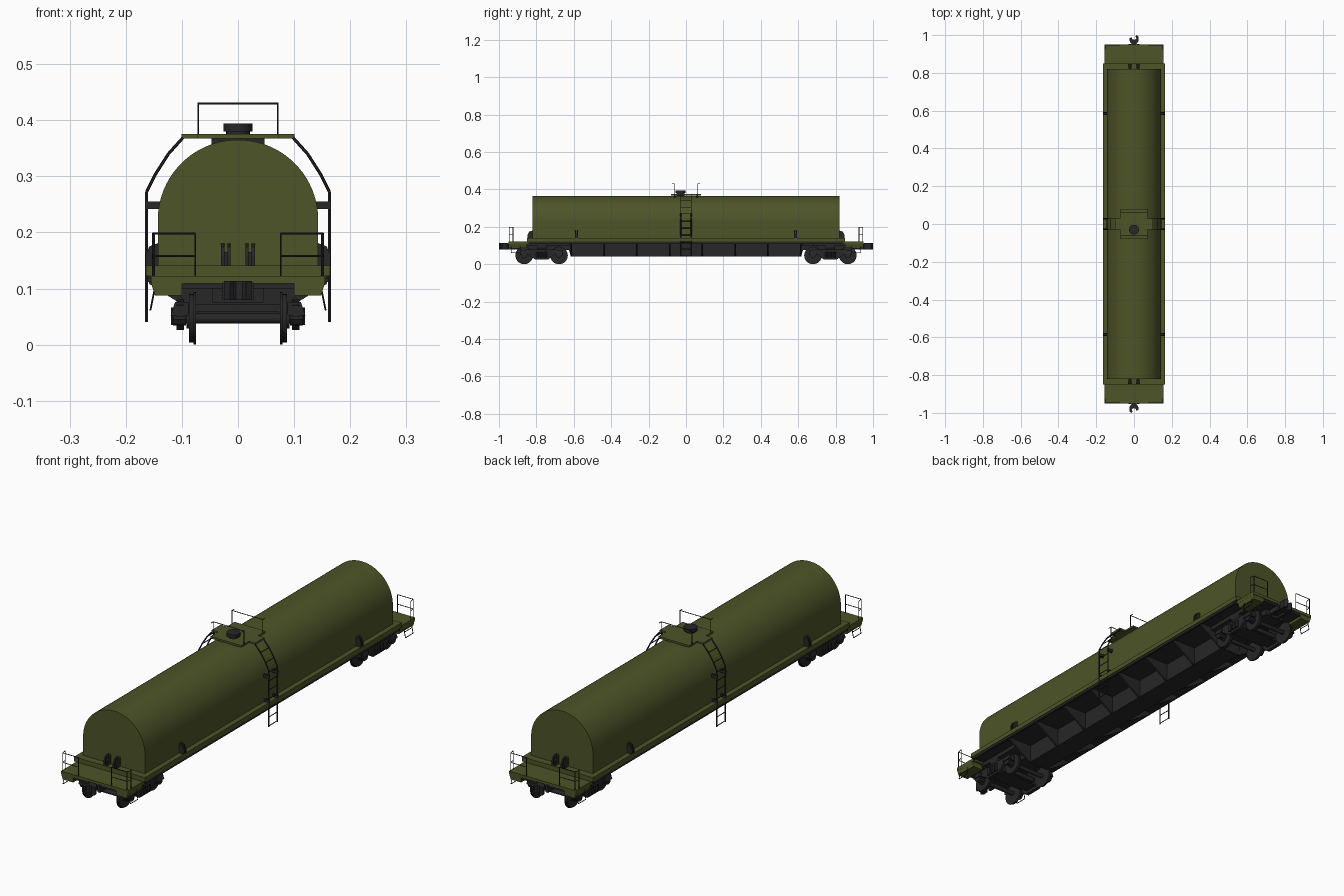
import bpy, bmesh, math
from mathutils import Vector, Matrix

if "Cube" in bpy.data.objects:
    bpy.data.objects.remove(bpy.data.objects["Cube"])


def material(name, rgb):
    m = bpy.data.materials.new(name)
    m.diffuse_color = (*rgb, 1)
    m.use_nodes = True
    m.node_tree.nodes["Principled BSDF"].inputs["Base Color"].default_value = m.diffuse_color
    return m


GREEN = material("olive_paint", (0.075, 0.088, 0.021))
DARK = material("dark_metal", (0.02, 0.02, 0.021))


def box(bm, x0, x1, y0, y1, z0, z1):
    m = Matrix.Translation(((x0 + x1) / 2, (y0 + y1) / 2, (z0 + z1) / 2))
    bmesh.ops.create_cube(bm, size=1, matrix=m @ Matrix.Diagonal((x1 - x0, y1 - y0, z1 - z0, 1)))


def rod(bm, pts, r, sides=6):
    """Straight bars joining successive points."""
    for a, b in zip(pts, pts[1:]):
        a, b = Vector(a), Vector(b)
        d = b - a
        m = Matrix.Translation((a + b) / 2) @ d.to_track_quat('Z', 'Y').to_matrix().to_4x4()
        bmesh.ops.create_cone(bm, cap_ends=True, segments=sides, radius1=r, radius2=r,
                              depth=d.length, matrix=m)


def prism(bm, pts, axis, a, b):
    """Extrude a 2D profile along an axis from a to b."""
    def place(u, v, w):
        return {'x': (w, u, v), 'y': (u, w, v), 'z': (u, v, w)}[axis]
    f = bm.faces.new([bm.verts.new(place(u, v, a)) for u, v in pts])
    ext = bmesh.ops.extrude_face_region(bm, geom=[f])
    vs = [g for g in ext['geom'] if isinstance(g, bmesh.types.BMVert)]
    bmesh.ops.translate(bm, vec=place(0, 0, b - a), verts=vs)


def finish(name, bm, mat, mirror="", smooth=False):
    bmesh.ops.recalc_face_normals(bm, faces=bm.faces[:])
    me = bpy.data.meshes.new(name)
    bm.to_mesh(me)
    bm.free()
    me.materials.append(mat)
    ob = bpy.data.objects.new(name, me)
    bpy.context.collection.objects.link(ob)
    if mirror:
        mod = ob.modifiers.new("mirror", 'MIRROR')
        mod.use_axis = ('x' in mirror, 'y' in mirror, False)
        mod.use_mirror_merge = False
    if smooth:
        bpy.ops.object.select_all(action='DESELECT')
        ob.select_set(True)
        bpy.context.view_layer.objects.active = ob
        bpy.ops.object.shade_smooth_by_angle(angle=math.radians(35))
    return ob


# Tank: arched section with straight lower sides
R = 0.143
arch = [(R * math.cos(math.pi * i / 40), 0.222 + R * math.sin(math.pi * i / 40)) for i in range(41)]
bm = bmesh.new()
prism(bm, [(R, 0.13)] + arch + [(-R, 0.13)], 'y', -0.82, 0.82)
finish("tank", bm, GREEN, smooth=True)

# Main deck
bm = bmesh.new()
box(bm, -0.164, 0.164, -0.85, 0.85, 0.122, 0.141)
finish("deck", bm, GREEN)

# End platforms with a split, tapered end beam
bm = bmesh.new()
box(bm, -0.155, 0.155, 0.84, 0.95, 0.109, 0.122)
for s in (1, -1):
    prism(bm, [(s * 0.1, 0.11), (s * 0.155, 0.11), (s * 0.148, 0.088), (s * 0.1, 0.088)], 'y', 0.85, 0.948)
finish("end_platform", bm, GREEN, "y")

# Dark floor under deck and end platforms
bm = bmesh.new()
box(bm, -0.16, 0.16, -0.845, 0.845, 0.117, 0.123)
box(bm, -0.105, 0.105, 0.62, 0.945, 0.1, 0.12)
box(bm, -0.105, 0.105, -0.945, -0.62, 0.1, 0.12)
finish("floor_underside", bm, DARK)

# Central keel running between the bogies
bm = bmesh.new()
prism(bm, [(-0.64, 0.122), (-0.615, 0.04), (0.615, 0.04), (0.64, 0.122)], 'x', -0.045, 0.045)
finish("centre_keel", bm, DARK)

# Cross ribs: triangular gussets from keel to deck edge
bm = bmesh.new()
for i in range(8):
    y = -0.6125 + 0.175 * i
    prism(bm, [(-0.16, 0.122), (0.16, 0.122), (0.158, 0.108), (0.05, 0.04),
               (-0.05, 0.04), (-0.158, 0.108)], 'y', y - 0.004, y + 0.004)
finish("keel_ribs", bm, DARK)

# Side skirts closing the underframe edge
bm = bmesh.new()
box(bm, 0.152, 0.162, -0.84, 0.84, 0.112, 0.135)
finish("side_sill", bm, DARK, "x")

# Bogies: wheels, axles, side frames, bolster
BY = 0.772
wheels, frames = bmesh.new(), bmesh.new()
for y in (BY - 0.093, BY + 0.093):
    rod(wheels, [(0.077, y, 0.047), (0.087, y, 0.047)], 0.043, 28)
    rod(wheels, [(0.075, y, 0.047), (0.079, y, 0.047)], 0.047, 28)
    rod(wheels, [(0.086, y, 0.047), (0.092, y, 0.047)], 0.018, 16)
    rod(wheels, [(0, y, 0.047), (0.115, y, 0.047)], 0.009, 12)
    rod(frames, [(0.093, y, 0.05), (0.116, y, 0.05)], 0.016, 10)
    prism(frames, [(0.088, 0.076), (0.112, 0.076), (0.12, 0.052), (0.088, 0.052)], 'y', y - 0.02, y + 0.02)
finish("wheelsets", wheels, DARK, "xy", smooth=True)
half = [(0.115, 0.05), (0.115, 0.07), (0.08, 0.078), (0, 0.08)]
low = [(0, 0.026), (0.035, 0.026), (0.07, 0.05)]
outline = half + [(-u, v) for u, v in half[-2::-1]] + [(-u, v) for u, v in low[:0:-1]] + low
prism(frames, [(BY + u, v) for u, v in outline], 'x', 0.096, 0.11)
for dy in (-0.022, 0, 0.022):
    rod(frames, [(0.112, BY + dy, 0.035), (0.112, BY + dy, 0.066)], 0.008, 10)
box(frames, 0, 0.1, BY - 0.03, BY + 0.03, 0.04, 0.072)
prism(frames, [(0, 0.07), (0.092, 0.07), (0.105, 0.09), (0.105, 0.11), (0, 0.11)], 'y', BY - 0.025, BY + 0.025)
for dy in (-0.038, 0.038):
    box(frames, 0, 0.072, BY + dy - 0.006, BY + dy + 0.006, 0.042, 0.06)
finish("bogie_frames", frames, DARK, "xy")

# Couplers with a hooked knuckle, turned half around at the other end
bm = bmesh.new()
hook = [(-0.012, 0.952), (0.012, 0.952), (0.024, 0.968), (0.025, 0.99), (0.014, 1.0), (0.008, 0.994),
        (0.013, 0.983), (0.004, 0.975), (-0.008, 0.978), (-0.014, 0.99), (-0.025, 0.982), (-0.022, 0.966)]
for s in (1, -1):
    prism(bm, [(s * u, s * v) for u, v in hook], 'z', 0.08, 0.113)
    box(bm, -0.012, 0.012, min(s * 0.88, s * 0.96), max(s * 0.88, s * 0.96), 0.086, 0.108)
    y0, y1 = sorted((s * 0.9, s * 0.952))
    for sx in (-0.022, 0.022):
        box(bm, sx - 0.006, sx + 0.006, y0, y1, 0.08, 0.112)
    y0, y1 = sorted((s * 0.62, s * 0.9))
    box(bm, -0.045, 0.045, y0, y1, 0.075, 0.11)
finish("couplers", bm, DARK)

# Corner handrails and hanging foot steps
bm = bmesh.new()
r = 0.0016
for x in (0.076, 0.149):
    rod(bm, [(x, 0.946, 0.11), (x, 0.946, 0.198)], r)
for z in (0.158, 0.198):
    rod(bm, [(0.076, 0.946, z), (0.149, 0.946, z), (0.152, 0.925, z)], r)
rod(bm, [(0.152, 0.925, 0.115), (0.152, 0.925, 0.198)], r)
rod(bm, [(0.146, 0.935, 0.112), (0.156, 0.935, 0.062), (0.156, 0.885, 0.062), (0.146, 0.885, 0.112)], r)
rod(bm, [(0.152, 0.935, 0.085), (0.152, 0.885, 0.085)], r)
finish("corner_handrails", bm, DARK, "xy")

# Tank saddle brackets on the ends and sides
bm = bmesh.new()
ear = [(0.815, 0.14), (0.847, 0.14), (0.847, 0.158), (0.838, 0.174), (0.815, 0.182)]
prism(bm, ear, 'x', 0.013, 0.019)
prism(bm, ear, 'x', 0.024, 0.03)
box(bm, 0.016, 0.027, 0.815, 0.835, 0.14, 0.165)
side = [(0.14, 0.14), (0.165, 0.14), (0.165, 0.16), (0.158, 0.175), (0.14, 0.182)]
for y in (0.577, 0.588):
    prism(bm, side, 'y', y, y + 0.006)
box(bm, 0.14, 0.158, 0.58, 0.591, 0.14, 0.165)
finish("tank_brackets", bm, DARK, "xy")

# Side ladders curving up to the top walkway
bm = bmesh.new()
path = [(0.163, 0.04), (0.163, 0.272), (0.147, 0.304), (0.124, 0.34), (0.098, 0.369)]
for y in (-0.028, 0.028):
    rod(bm, [(x, y, z) for x, z in path], 0.0028)
    box(bm, 0.138, 0.165, y - 0.004, y + 0.004, 0.242, 0.255)
    box(bm, 0.138, 0.165, y - 0.004, y + 0.004, 0.141, 0.153)
rungs = [(0.163, 0.044 + 0.0375 * i) for i in range(7)] + path[2:4]
for x, z in rungs:
    rod(bm, [(x, -0.028, z), (x, 0.028, z)], 0.0018)
finish("side_ladders", bm, DARK, "x")

# Cross-shaped top walkway
bm = bmesh.new()
q = [(0.101, 0.03), (0.072, 0.03), (0.072, 0.08)]
cross = q + [(-x, y) for x, y in q[::-1]] + [(-x, -y) for x, y in q] + [(x, -y) for x, y in q[::-1]]
prism(bm, cross, 'z', 0.367, 0.375)
finish("top_walkway", bm, GREEN)

# Walkway supports and guard rails
bm = bmesh.new()
box(bm, 0, 0.047, 0.055, 0.065, 0.352, 0.368)
for x in (0.071,):
    rod(bm, [(x, 0.062, 0.37), (x, 0.062, 0.43), (x, 0.076, 0.43)], r)
rod(bm, [(0, 0.062, 0.43), (0.071, 0.062, 0.43)], r)
finish("walkway_rails", bm, DARK, "xy")

# Filling hatch with lid
bm = bmesh.new()
rod(bm, [(0, -0.03, 0.36), (0, -0.03, 0.381)], 0.021, 24)
rod(bm, [(0, -0.03, 0.38), (0, -0.03, 0.394)], 0.026, 24)
finish("filling_hatch", bm, DARK, smooth=True)
